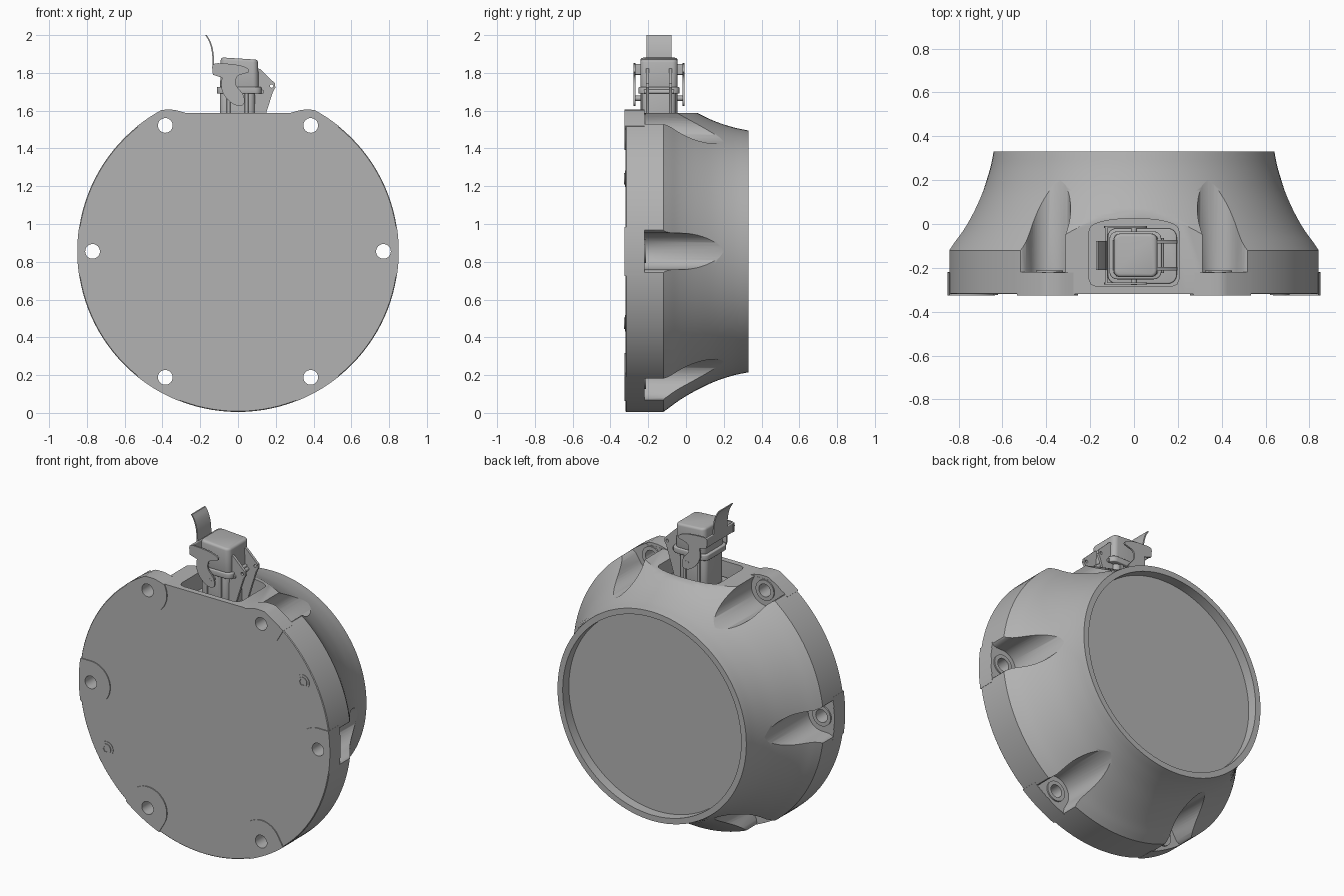
import bpy, bmesh
from math import sin, cos, pi, sqrt, radians
from mathutils import Vector

if "Cube" in bpy.data.objects:
    bpy.data.objects.remove(bpy.data.objects["Cube"])

grey = bpy.data.materials.new("cast_grey")
grey.use_nodes = True
grey.diffuse_color = (0.45, 0.45, 0.45, 1)
grey.node_tree.nodes["Principled BSDF"].inputs["Base Color"].default_value = (0.45, 0.45, 0.45, 1)

CZ, R, BOLT_R = 0.855, 0.85, 0.77     # housing axis height, radius, bolt circle
FRONT, FLOOR, FLAT = -0.32, -0.22, 1.588
ANGLES = [i * pi / 3 for i in range(6)]


def finish(name, bm):
    bmesh.ops.recalc_face_normals(bm, faces=bm.faces)
    mesh = bpy.data.meshes.new(name)
    bm.to_mesh(mesh)
    bm.free()
    mesh.materials.append(grey)
    ob = bpy.data.objects.new(name, mesh)
    bpy.context.collection.objects.link(ob)
    return ob


def prism(name, outlines, axis, lo, hi):
    """Extrude closed outlines along y (points are x, z) or z (points are x, y)."""
    bm = bmesh.new()
    for pts in outlines:
        place = (lambda p, h: (p[0], h, p[1])) if axis == "y" else (lambda p, h: (p[0], p[1], h))
        a = [bm.verts.new(place(p, lo)) for p in pts]
        b = [bm.verts.new(place(p, hi)) for p in pts]
        bm.faces.new(a)
        bm.faces.new(b[::-1])
        for i in range(len(pts)):
            j = (i + 1) % len(pts)
            bm.faces.new((a[i], b[i], b[j], a[j]))
    return finish(name, bm)


def circle(x, y, r, n=32):
    return [(x + r * cos(2 * pi * i / n), y + r * sin(2 * pi * i / n)) for i in range(n)]


def rounded(x0, x1, y0, y1, r, n=6):
    pts = []
    for k, (cx, cy) in enumerate(((x1 - r, y1 - r), (x0 + r, y1 - r), (x0 + r, y0 + r), (x1 - r, y0 + r))):
        pts += [(cx + r * cos((k + i / n) * pi / 2), cy + r * sin((k + i / n) * pi / 2)) for i in range(n + 1)]
    return pts


def radial(points, angle):
    """Turn (outward, sideways) offsets from a bolt centre into x, z points."""
    c, s = cos(angle), sin(angle)
    return [((BOLT_R + u) * c - v * s, CZ + (BOLT_R + u) * s + v * c) for u, v in points]


def half_round(r, n=20):
    return [(-r * sin(pi * i / n), r * cos(pi * i / n)) for i in range(n + 1)]


def spline(points, steps=4):
    """Smooth curve through the points."""
    p = [Vector(q) for q in points]
    p = [p[0] * 2 - p[1]] + p + [p[-1] * 2 - p[-2]]
    out = []
    for a, b, c, d in zip(p, p[1:], p[2:], p[3:]):
        for i in range(steps):
            t = i / steps
            out.append(tuple((b * 2 + (c - a) * t + (a * 2 - b * 5 + c * 4 - d) * t * t
                              + (b * 3 - a - c * 3 + d) * t ** 3) / 2))
    return out + [tuple(points[-1])]


def bake(ob, cutters=(), bevel=0, angle=35):
    """Cut, bevel, freeze the result and smooth it."""
    for cutter in cutters:
        cutter.hide_render = True
        m = ob.modifiers.new("cut", "BOOLEAN")
        m.operation, m.solver, m.object = "DIFFERENCE", "EXACT", cutter
    if bevel:
        m = ob.modifiers.new("bevel", "BEVEL")
        m.width, m.segments, m.limit_method = bevel, 3, "ANGLE"
        m.angle_limit = radians(50)
    mesh = bpy.data.meshes.new_from_object(ob.evaluated_get(bpy.context.evaluated_depsgraph_get()))
    ob.modifiers.clear()
    ob.data = mesh
    bpy.ops.object.select_all(action="DESELECT")
    ob.select_set(True)
    bpy.context.view_layer.objects.active = ob
    bpy.ops.object.shade_smooth_by_angle(angle=radians(angle))
    return ob


# Housing: turned bell shape with a recessed rear window
bell = spline([(R, -0.12), (0.825, -0.085), (0.785, -0.03), (0.738, 0.05), (0.69, 0.15), (0.657, 0.25), (0.64, 0.33)])
profile = [(0, FRONT), (R - 0.004, FRONT), (R, FRONT + 0.004), (R, FLOOR)] + bell
profile += [(0.605, 0.33), (0.605, 0.27), (0, 0.27)]
bm = bmesh.new()
ring = [bm.verts.new((r, y, CZ)) for r, y in profile]
edges = [bm.edges.new(e) for e in zip(ring, ring[1:])]
bmesh.ops.spin(bm, geom=ring + edges, cent=(0, 0, CZ), axis=(0, 1, 0), angle=2 * pi, steps=120, use_merge=True)
bmesh.ops.remove_doubles(bm, verts=bm.verts, dist=0.0001)
housing = finish("housing", bm)

# Cutters: flat top, bolt scallops, bolt holes, connector pocket
flat = prism("flat_cutter", [[(-1, FLAT), (1, FLAT), (1, 2.2), (-1, 2.2)]], "y", -0.6, 0.6)
flare = [(0.045, 0.097), (0.065, 0.105), (0.08, 0.12), (0.09, 0.14), (0.1, 0.17), (0.2, 0.3)]
groove = flare[::-1] + half_round(0.096) + [(u, -v) for u, v in flare]
scallops = prism("scallop_cutter", [radial(groove, a) for a in ANGLES], "y", FLOOR, 0.6)
holes = prism("hole_cutter", [radial(circle(0, 0, 0.039), a) for a in ANGLES], "y", -0.6, 0.6)
arch = [(0.205 * cos(pi * i / 24), -0.04 + 0.065 * sin(pi * i / 24) ** 0.7) for i in range(25)]
arch += [(-0.205, -0.25), (-0.195, -0.275), (-0.17, -0.285), (0.17, -0.285), (0.195, -0.275), (0.205, -0.25)]
pocket = prism("pocket_cutter", [arch], "z", 1.48, 2.2)
bake(housing, [flat, scallops, holes, pocket])

# Mounting lugs with raised front pads, and washer seats behind them
lugs = []
for a in ANGLES:
    arc = []
    for i in range(13):
        v = -0.13 + 0.26 * i / 12
        x, z = radial([(sqrt(R * R - v * v) - BOLT_R + 0.001, v)], a)[0]
        arc.append((x, min(z, 1.605 - max(0, 0.34 - abs(x)) * 0.25) if z > 1.5 else z))
    lugs.append(radial(half_round(0.13), a) + arc)
bake(prism("mounting_lugs", lugs, "y", -0.326, FLOOR - 0.001), [holes])
bake(prism("washer_seats", [radial(circle(0, 0, 0.062), a) for a in ANGLES], "y", FLOOR - 0.01, FLOOR + 0.008), [holes])

# Two small plugs on the front
spots = [(0.665, CZ + 0.385), (-0.665, CZ - 0.38)]
sockets = prism("socket_cutter", [circle(x, z, 0.02, 6) for x, z in spots], "y", -0.4, -0.322)
bake(prism("front_plug_rims", [circle(x, z, 0.044) for x, z in spots], "y", -0.323, -0.31))
bake(prism("front_plugs", [circle(x, z, 0.03) for x, z in spots], "y", -0.327, -0.31), [sockets])

for cutter in (flat, scallops, holes, pocket, sockets):
    bpy.data.objects.remove(cutter)

# Connector: base flange, lower housing, collar and hood
YM = -0.143
bake(prism("connector_flange", [rounded(-0.12, 0.195, -0.272, -0.02, 0.04)], "z", 1.47, 1.5), bevel=0.006)
bake(prism("connector_base", [rounded(-0.095, 0.09, -0.232, -0.054, 0.03)], "z", 1.48, 1.71), bevel=0.004)
bake(prism("connector_collar", [rounded(-0.112, 0.125, -0.252, -0.034, 0.035)], "z", 1.69, 1.725), bevel=0.005)
hood = prism("connector_hood", [rounded(-0.095, 0.11, -0.242, -0.044, 0.03)], "z", 1.715, 1.882)
for v in hood.data.vertices:
    if v.co.z > 1.8:
        v.co.z -= (v.co.x + 0.095) * 0.06
        v.co.x *= 0.96
bake(hood, bevel=0.014)
bake(prism("base_ribs", [rounded(-0.06, -0.04, -0.24, -0.046, 0.004), rounded(0.035, 0.055, -0.24, -0.046, 0.004)],
           "z", 1.48, 1.69))

# Locking lever: hooked side plates, crossbar and curved thumb tab
hook = spline([(-0.133, 1.79), (-0.133, 1.845), (-0.08, 1.85), (0.0, 1.842), (0.05, 1.825), (0.058, 1.805),
               (0.03, 1.795), (-0.005, 1.78), (-0.01, 1.735), (0.025, 1.69), (0.035, 1.65), (0.02, 1.627),
               (-0.02, 1.632), (-0.065, 1.67), (-0.088, 1.72), (-0.085, 1.775)], 3)
for side, name in ((-1, "front"), (1, "rear")):
    y = YM + side * 0.129
    bake(prism("lever_hook_" + name, [hook], "y", y - 0.005, y + 0.005))
    y = YM + side * 0.115
    bake(prism("lever_pin_" + name, [circle(0.0, 1.665, 0.014, 16)], "y", y - 0.02, y + 0.02))
bake(prism("lever_crossbar", [rounded(-0.133, -0.12, 1.79, 1.848, 0.005)], "y", YM - 0.13, YM + 0.13))
tab = spline([(-0.165, 2.0), (-0.145, 1.965), (-0.132, 1.92), (-0.127, 1.87), (-0.125, 1.8)], 5)
bake(prism("lever_thumb_tab", [tab + [(x - 0.008, z) for x, z in tab[::-1]]], "y", YM - 0.066, YM + 0.066))

# Hinge: paired arms and a cross pin with a hole bush
arm = [(0.1, 1.825), (0.118, 1.82), (0.195, 1.745), (0.198, 1.722), (0.185, 1.7), (0.15, 1.59), (0.12, 1.49), (0.08, 1.49)]
for side, name in ((-1, "front"), (1, "rear")):
    y = YM + side * 0.062
    drill = prism("drill", [circle(0.178, 1.73, 0.009, 16)], "y", -0.5, 0.5)
    bake(prism("hinge_arm_" + name, [arm], "y", y - 0.008, y + 0.008), [drill])
    bpy.data.objects.remove(drill)
bake(prism("hinge_pin", [circle(0.125, 1.7, 0.012, 16)], "y", YM - 0.08, YM + 0.08))
